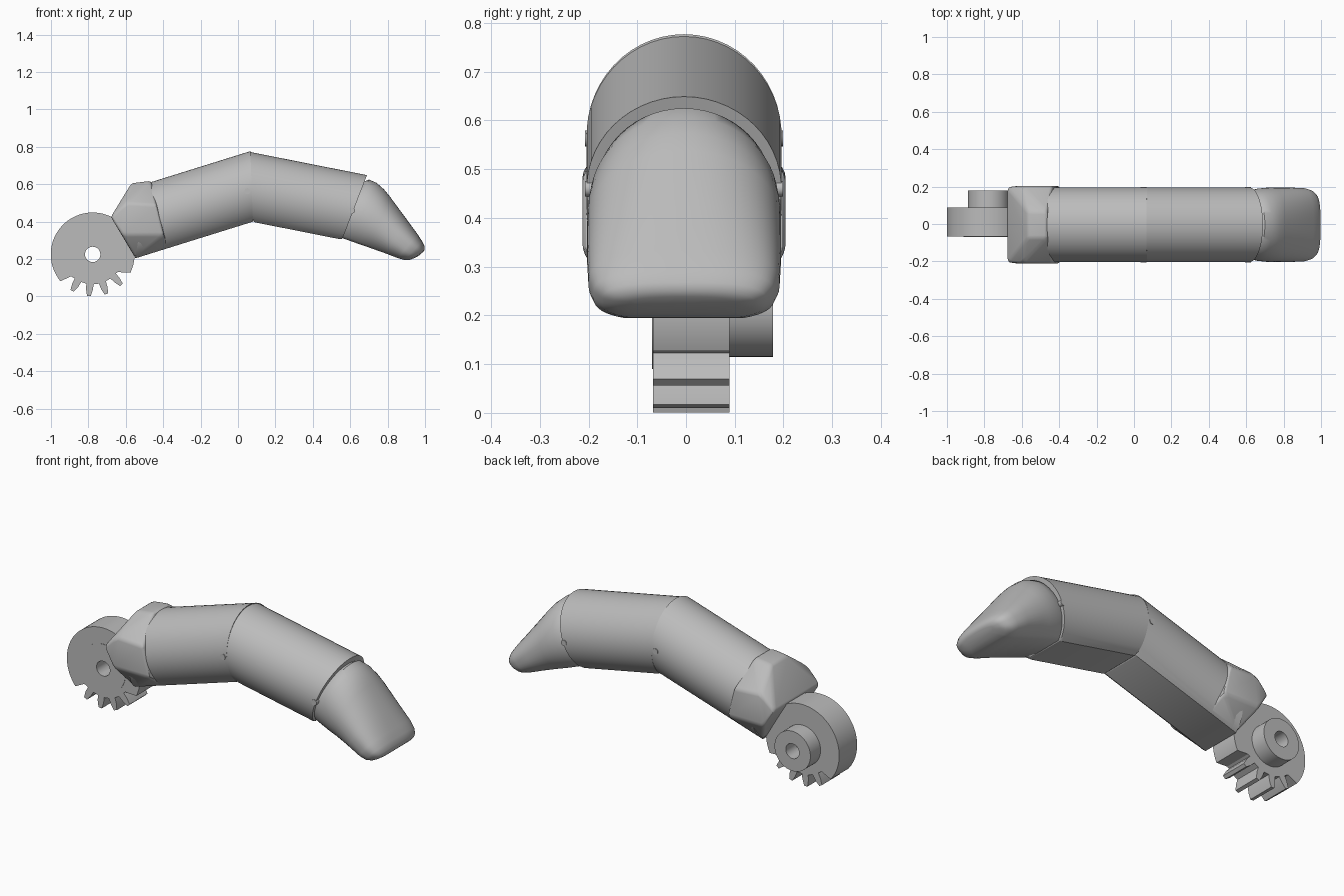
import bpy, bmesh, math
from mathutils import Vector

if "Cube" in bpy.data.objects:
    bpy.data.objects.remove(bpy.data.objects["Cube"])

grey = bpy.data.materials.new("plain grey")
grey.use_nodes = True
grey.diffuse_color = (0.5, 0.5, 0.5, 1)
grey.node_tree.nodes["Principled BSDF"].inputs["Base Color"].default_value = (0.5, 0.5, 0.5, 1)

MID_Y = -0.004      # centre plane of the finger
R = 0.2             # finger radius
FLAT = -0.82        # flat underside, as a fraction of the radius


def finish(name, bm, angle=30):
    bmesh.ops.recalc_face_normals(bm, faces=bm.faces)
    mesh = bpy.data.meshes.new(name)
    bm.to_mesh(mesh)
    bm.free()
    mesh.materials.append(grey)
    obj = bpy.data.objects.new(name, mesh)
    bpy.context.collection.objects.link(obj)
    bpy.ops.object.select_all(action='DESELECT')
    obj.select_set(True)
    bpy.context.view_layer.objects.active = obj
    bpy.ops.object.shade_smooth_by_angle(angle=math.radians(angle))
    return obj


def section(power=2.0, steps=44):
    """Round section cut by a flat underside: (side, height 0..1) pairs."""
    start = math.asin(FLAT)
    pts = []
    for i in range(steps + 1):
        a = start + (math.pi - 2 * start) * i / steps
        c, s = math.cos(a), math.sin(a)
        pts.append((math.copysign(abs(c) ** (2 / power), c),
                    math.copysign(abs(s) ** (2 / power), s)))
    low = pts[0][1]
    return [(c, (s - low) / (1 - low)) for c, s in pts]


def loft(bm, rings):
    """Skin a list of rings and cap both ends."""
    loops = [[bm.verts.new(p) for p in ring] for ring in rings]
    n = len(loops[0])
    for a, b in zip(loops, loops[1:]):
        for i in range(n):
            j = (i + 1) % n
            bm.faces.new((a[i], a[j], b[j], b[i]))
    return [bm.faces.new(loops[0]), bm.faces.new(loops[-1])]


def segment(name, axis_point, slope, cuts, bevel):
    """Finger segment along a sloped axis, trimmed by two slanted planes."""
    d = Vector((math.cos(slope), math.sin(slope)))
    n = Vector((-d.y, d.x))
    rings = []
    for top, bottom in cuts:
        p, q = Vector(top), Vector(top) - Vector(bottom)
        ring = []
        for side, h in section():
            base = Vector(axis_point) + n * R * (FLAT + h * (1 - FLAT))
            t = (p - base).cross(q) / d.cross(q)
            pos = base + d * t
            ring.append((pos.x, MID_Y + R * side, pos.y))
        rings.append(ring)
    bm = bmesh.new()
    caps = loft(bm, rings)
    edges = {e for f in caps for e in f.edges}
    bmesh.ops.bevel(bm, geom=list(edges), offset=bevel, segments=2,
                    profile=0.5, affect='EDGES')
    finish(name, bm)


def pierced_disc(name, outline, hole, y0, y1):
    """Disc about the gear axis from (degrees, radius) pairs, with a bore."""
    bm = bmesh.new()

    def loop(y, bore):
        return [bm.verts.new((-0.777 + (hole if bore else r) * math.cos(math.radians(a)), y,
                              0.225 + (hole if bore else r) * math.sin(math.radians(a))))
                for a, r in outline]
    loops = [loop(y0, False), loop(y1, False), loop(y1, True), loop(y0, True)]
    n = len(outline)
    for k in range(4):
        a, b = loops[k], loops[(k + 1) % 4]
        for i in range(n):
            j = (i + 1) % n
            bm.faces.new((a[i], a[j], b[j], b[i]))
    finish(name, bm)


# Gear: round over the top, four teeth underneath
outline = [(a, 0.224) for a in range(-26, 222, 3)] + [(225, 0.165)]
for k in range(4):
    c = 240.5 + 24.3 * k
    outline += [(c + s * o, r) for s, o, r in
                ((-1, 7, 0.16), (-1, 5.5, 0.19), (-1, 2.5, 0.224),
                 (1, 2.5, 0.224), (1, 5.5, 0.19), (1, 7, 0.16))]
outline.append((325, 0.165))
pierced_disc("gear", outline, 0.041, -0.068, 0.089)
circle = [(a, 1) for a in range(0, 360, 6)]
pierced_disc("gear_hub", [(a, 0.11) for a, _ in circle], 0.041, 0.085, 0.178)
pierced_disc("gear_face_plate", [(a, 0.135) for a, _ in circle], 0.041, -0.07, -0.066)

# Faceted knuckle housing: (x, z, half width) corners
bm = bmesh.new()
for x, z, w in ((-0.57, 0.605, 0.07), (-0.465, 0.618, 0.07),
                (-0.68, 0.425, 0.2), (-0.60, 0.50, 0.208), (-0.435, 0.49, 0.208),
                (-0.62, 0.33, 0.208), (-0.395, 0.33, 0.208),
                (-0.55, 0.207, 0.12), (-0.375, 0.262, 0.12)):
    for s in (-1, 1):
        bm.verts.new((x, MID_Y + s * w, z))
hull = bmesh.ops.convex_hull(bm, input=bm.verts)
bmesh.ops.dissolve_limit(bm, angle_limit=math.radians(6), verts=bm.verts, edges=bm.edges)
bmesh.ops.bevel(bm, geom=list(bm.edges), offset=0.014, segments=3,
                profile=0.5, affect='EDGES')
finish("knuckle_housing", bm, 25)

# Two tubular segments meeting at the middle joint
joint = (0.068, 0.568)
seam = ((0.066, 0.775), (0.08, 0.40))
segment("base_segment", joint, math.radians(17.3),
        (((-0.48, 0.60), (-0.55, 0.207)), seam), 0.004)
segment("middle_segment", joint, math.radians(-11.2),
        (seam, ((0.69, 0.65), (0.555, 0.30))), 0.012)

# Fingertip: (top x, top z, bottom x, bottom z, half width, squareness)
bm = bmesh.new()
rings = []
for tx, tz, bx, bz, w, power in (
        (0.64, 0.60, 0.54, 0.325, 0.17, 2), (0.70, 0.625, 0.555, 0.313, 0.182, 2),
        (0.74, 0.608, 0.60, 0.297, 0.193, 2), (0.78, 0.573, 0.65, 0.279, 0.198, 2.05),
        (0.81, 0.537, 0.70, 0.262, 0.199, 2.1), (0.90, 0.415, 0.79, 0.23, 0.199, 2.3),
        (0.96, 0.333, 0.855, 0.205, 0.196, 2.6), (0.985, 0.295, 0.89, 0.195, 0.186, 2.8),
        (0.998, 0.268, 0.92, 0.196, 0.168, 2.8), (0.998, 0.25, 0.945, 0.206, 0.145, 2.6),
        (0.99, 0.238, 0.965, 0.217, 0.11, 2.4)):
    top, bottom = Vector((tx, MID_Y, tz)), Vector((bx, MID_Y, bz))
    rings.append([bottom.lerp(top, h) + Vector((0, w * side, 0)) for side, h in section(power)])
loft(bm, rings)
finish("fingertip", bm, 40)

# Hinge pins, just proud of the sides
for name, x, z in (("middle_hinge_pin", 0.05, 0.563), ("tip_hinge_pin", 0.61, 0.46)):
    bpy.ops.mesh.primitive_cylinder_add(vertices=20, radius=0.016, depth=2 * R + 0.006,
                                        location=(x, MID_Y, z), rotation=(math.pi / 2, 0, 0))
    pin = bpy.context.object
    pin.name = name
    pin.data.materials.append(grey)
    bpy.ops.object.shade_smooth_by_angle(angle=math.radians(30))
